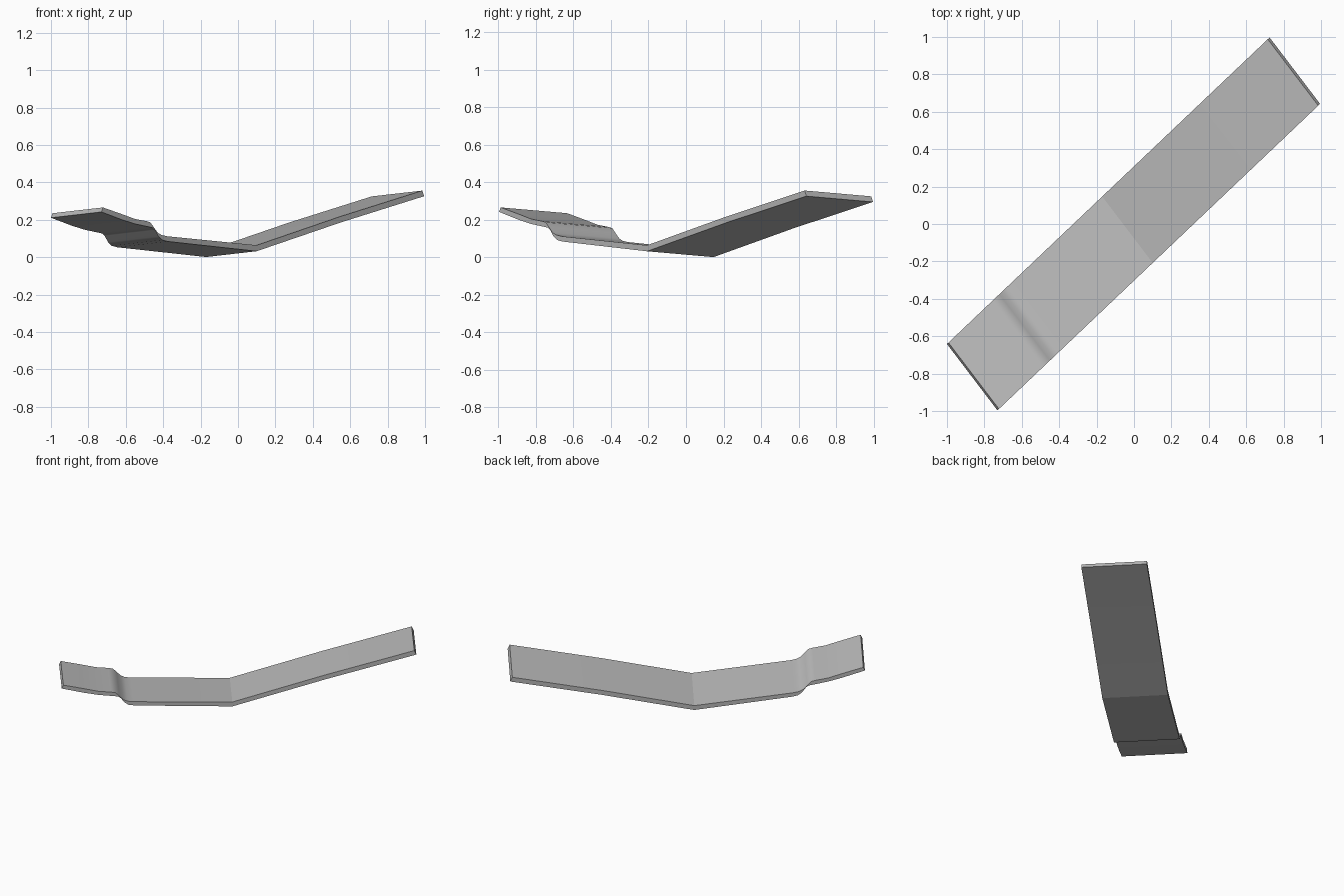
import bpy, bmesh, math
from mathutils import Vector

cube = bpy.data.objects.get("Cube")
if cube:
    bpy.data.objects.remove(cube, do_unlink=True)

# Plain grey sheet metal
grey = bpy.data.materials.new("grey metal")
grey.use_nodes = True
colour = (0.5, 0.5, 0.5, 1)
grey.diffuse_color = colour
grey.node_tree.nodes["Principled BSDF"].inputs["Base Color"].default_value = colour

# Front edge of the strip as (x, z): upper and lower side, from lip to long arm
TOP = [(-.722, .266), (-.62, .23), (-.55, .204), (-.49, .193), (-.468, .186),
       (-.45, .16), (-.43, .132), (-.41, .119), (-.38, .112),
       (.1, .064), (.545, .217), (.985, .356)]
BOTTOM = [(-.73, .242), (-.62, .2), (-.55, .178), (-.485, .164), (-.457, .158),
          (-.443, .145), (-.425, .112), (-.405, .092), (-.375, .084),
          (.1, .032), (.55, .186), (.995, .326)]
FOLD = 9
ACROSS = Vector((-.27, .355, -.031))


def edge_point(x, z):
    """Point on the slanting front edge of the strip."""
    return Vector((x, .95 * x - .303, z))


bm = bmesh.new()
rings = []
for upper, lower in zip(TOP, BOTTOM):
    a, b = edge_point(*upper), edge_point(*lower)
    rings.append([bm.verts.new(p) for p in (a, a + ACROSS, b + ACROSS, b)])

# Four long sides between neighbouring cross-sections, then the two ends
for r, s in zip(rings, rings[1:]):
    for i in range(4):
        j = (i + 1) % 4
        bm.faces.new((r[i], r[j], s[j], s[i]))
bm.faces.new(rings[0])
bm.faces.new(rings[-1])
bmesh.ops.recalc_face_normals(bm, faces=bm.faces)

# Keep the main fold crisp
fold = set(rings[FOLD])
for e in bm.edges:
    if set(e.verts) <= fold:
        e.smooth = False

mesh = bpy.data.meshes.new("bent_strip")
bm.to_mesh(mesh)
bm.free()
mesh.materials.append(grey)
strip = bpy.data.objects.new("bent_strip", mesh)
bpy.context.collection.objects.link(strip)

# Smooth the stepped bend, leave the borders sharp
bpy.ops.object.select_all(action="DESELECT")
strip.select_set(True)
bpy.context.view_layer.objects.active = strip
bpy.ops.object.shade_smooth_by_angle(angle=math.radians(50), keep_sharp_edges=True)
weighted = strip.modifiers.new("even shading", "WEIGHTED_NORMAL")
weighted.keep_sharp = True
